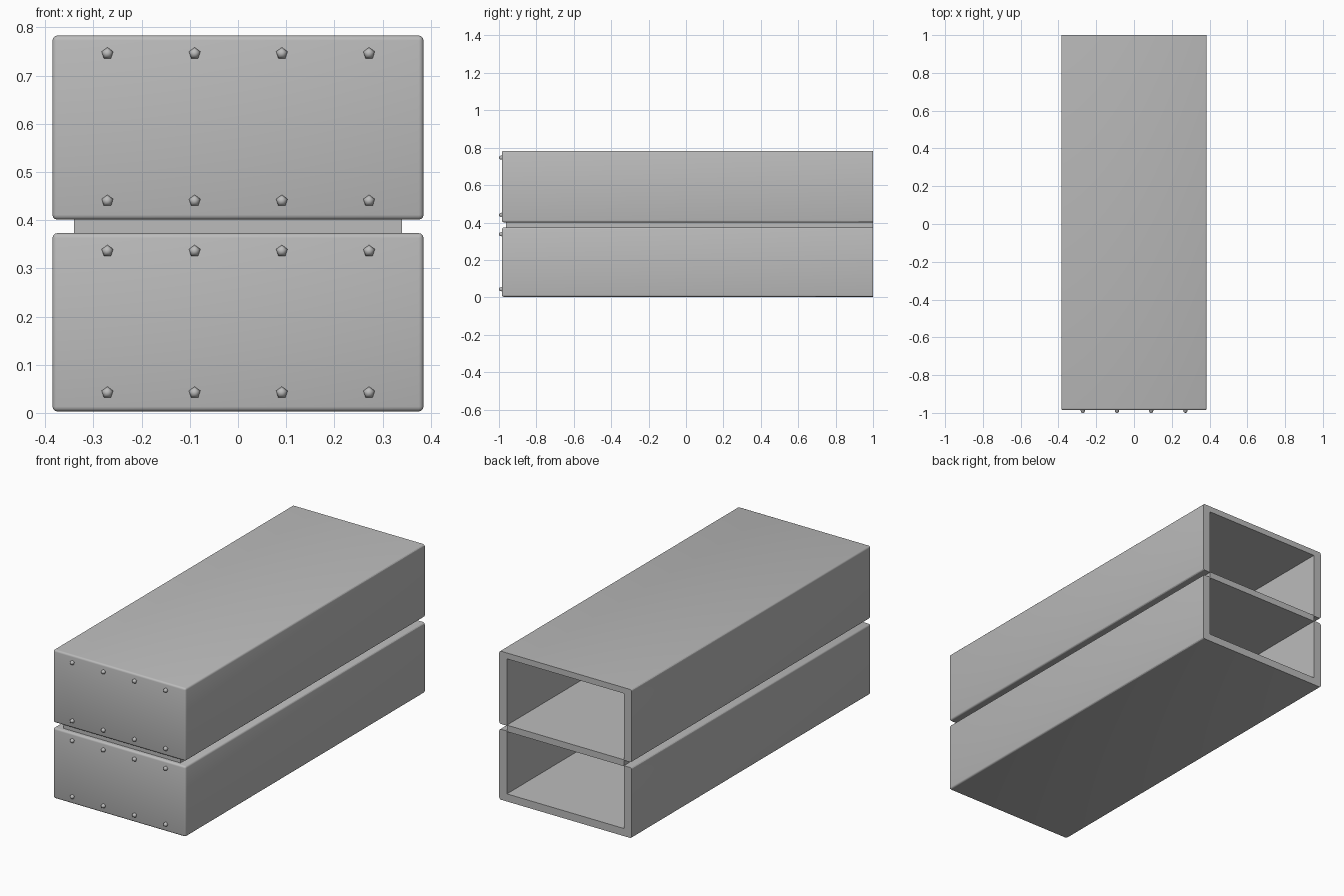
import bpy, bmesh, math
from mathutils import Matrix

cube = bpy.data.objects.get("Cube")
if cube:
    bpy.data.objects.remove(cube, do_unlink=True)

grey = bpy.data.materials.new("metal_grey")
grey.use_nodes = True
colour = (0.5, 0.5, 0.5, 1)
grey.diffuse_color = colour
grey.node_tree.nodes["Principled BSDF"].inputs["Base Color"].default_value = colour

W, WI = 0.385, 0.34          # outer and inner half widths
FRONT, BACK = -0.985, 1.0


def finish(bm, name, angle=30):
    bmesh.ops.recalc_face_normals(bm, faces=bm.faces)
    mesh = bpy.data.meshes.new(name)
    bm.to_mesh(mesh)
    bm.free()
    mesh.materials.append(grey)
    ob = bpy.data.objects.new(name, mesh)
    bpy.context.collection.objects.link(ob)
    bpy.ops.object.select_all(action='DESELECT')
    ob.select_set(True)
    bpy.context.view_layer.objects.active = ob
    bpy.ops.object.shade_smooth_by_angle(angle=math.radians(angle))
    return ob


def box(x, y0, y1, z0, z1):
    bm = bmesh.new()
    m = Matrix.Translation((0, (y0 + y1) / 2, (z0 + z1) / 2)) @ Matrix.Diagonal((2 * x, y1 - y0, z1 - z0, 1))
    bmesh.ops.create_cube(bm, size=1, matrix=m)
    return bm


def open_case(name, z0, z1, inner0, inner1):
    """Rounded box, hollowed from the back."""
    bm = box(W, FRONT, BACK, z0, z1)
    edges = [e for e in bm.edges if min(v.co.y for v in e.verts) < 0]
    bmesh.ops.bevel(bm, geom=edges, offset=0.01, segments=3, profile=0.5, affect='EDGES')
    back = [f for f in bm.faces if all(v.co.y > BACK - 0.001 for v in f.verts)]
    # rim
    rim = bmesh.ops.extrude_discrete_faces(bm, faces=back)["faces"]
    mid = (z0 + z1) / 2
    for v in rim[0].verts:
        v.co.x = math.copysign(WI, v.co.x)
        v.co.z = inner1 if v.co.z > mid else inner0
    # cavity
    floor = bmesh.ops.extrude_discrete_faces(bm, faces=rim)["faces"]
    for v in floor[0].verts:
        v.co.y = FRONT + 0.045
    bmesh.ops.remove_doubles(bm, verts=bm.verts, dist=0.0005)
    bmesh.ops.dissolve_degenerate(bm, edges=bm.edges, dist=0.0001)
    return finish(bm, name)


open_case("lower_case", 0.003, 0.373, 0.043, 0.370)
open_case("upper_case", 0.401, 0.783, 0.404, 0.752)

# Recessed divider between the cases
finish(box(WI, -0.963, BACK, 0.372, 0.402), "divider")

# Rows of five-sided bolts on both front panels
for row, z in (("lower_bottom", 0.042), ("lower_top", 0.336),
               ("upper_bottom", 0.44), ("upper_top", 0.746)):
    bm = bmesh.new()
    for i in range(4):
        m = Matrix.Translation((-0.271 + i * 0.181, -0.988, z)) @ Matrix.Rotation(math.pi / 2, 4, 'X')
        bmesh.ops.create_uvsphere(bm, u_segments=5, v_segments=4, radius=0.0125, matrix=m)
    finish(bm, row + "_bolts", 80)
